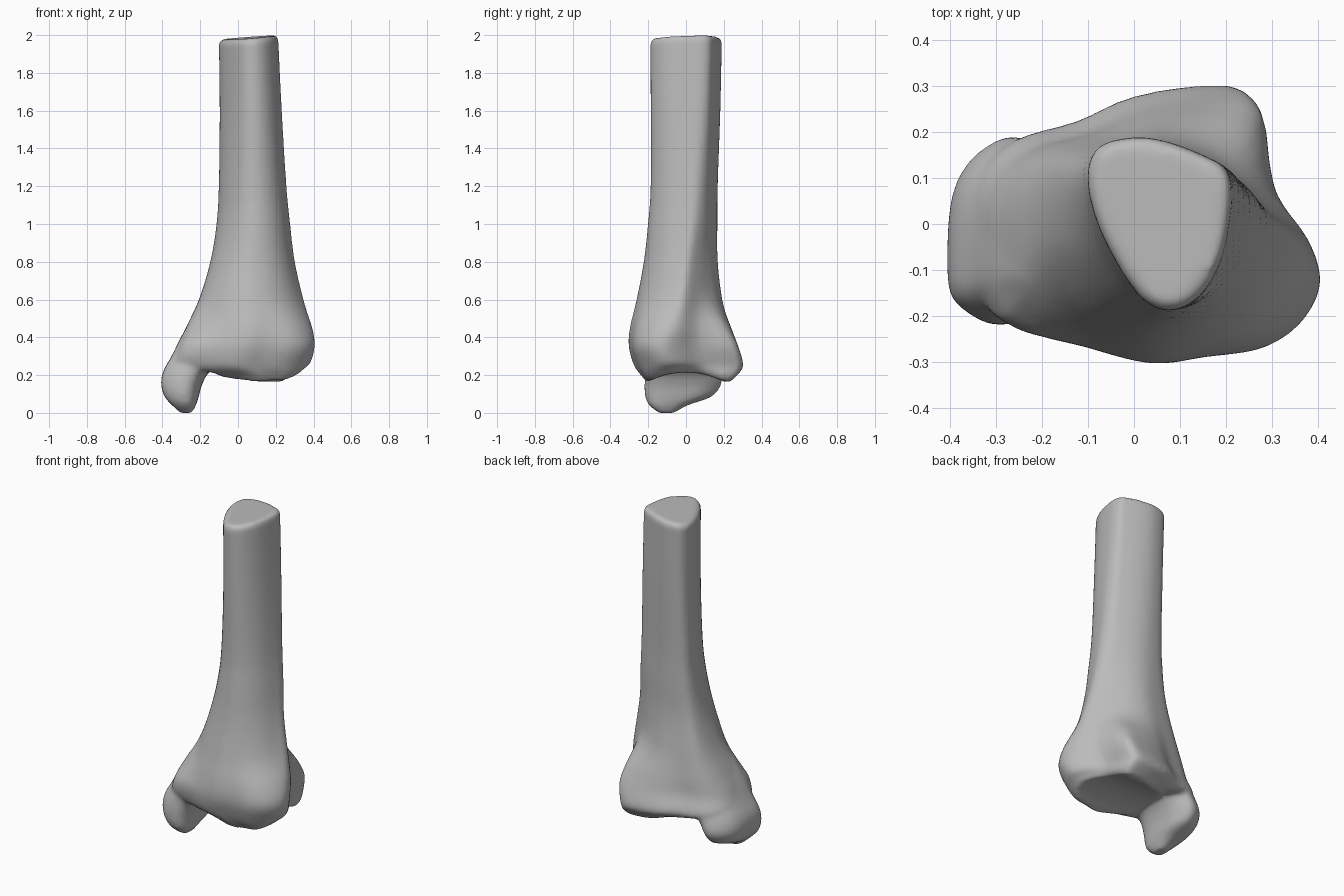
import bpy
import bmesh
from math import pi
from mathutils import Vector

cube = bpy.data.objects.get("Cube")
if cube:
    bpy.data.objects.remove(cube, do_unlink=True)

# Bone colour
bone = bpy.data.materials.new("bone grey")
bone.use_nodes = True
bone.diffuse_color = (0.5, 0.5, 0.5, 1)
bone.node_tree.nodes["Principled BSDF"].inputs["Base Color"].default_value = bone.diffuse_color

# Cross-sections: triangular shaft, flare and broad joint end, matched point by point
SHAFT = [(-.085, .02), (-.1, .11), (-.075, .17), (0, .19), (.06, .183), (.115, .165),
         (.16, .145), (.195, .125), (.21, .085), (.207, .02), (.19, -.07), (.155, -.14),
         (.11, -.18), (.06, -.188), (.01, -.155), (-.045, -.07)]
FLARE = [(-.205, .02), (-.19, .11), (-.15, .155), (-.05, .18), (.05, .19), (.14, .165),
         (.21, .12), (.28, .06), (.345, -.01), (.33, -.07), (.285, -.15), (.22, -.21),
         (.13, -.25), (.02, -.255), (-.11, -.19), (-.19, -.08)]
JOINT = [(-.39, -.02), (-.37, .1), (-.29, .18), (-.15, .22), (-.02, .275), (.15, .3),
         (.26, .275), (.29, .09), (.37, -.03), (.402, -.12), (.355, -.21), (.26, -.268),
         (.12, -.285), (0, -.3), (-.15, -.265), (-.35, -.2)]
KNOB = [(-1, -.4), (-.95, .25), (-.7, .65), (-.2, .92), (.4, 1), (.9, .6),
        (1, 0), (.9, -.6), (.5, -.95), (-.1, -1), (-.6, -.87), (-.92, -.7)]

# Levels: height, left, right, front, back, blend (shaft, flare, joint)
BODY = [(1.988, -.102, .213, -.19, .19, 0), (1.6, -.097, .232, -.188, .182, .08),
        (1.2, -.102, .257, -.188, .168, .25), (1, -.114, .277, -.202, .166, .4),
        (.8, -.147, .302, -.224, .168, .7), (.6, -.207, .348, -.262, .192, 1.05),
        (.45, -.277, .394, -.297, .24, 1.6), (.35, -.325, .407, -.303, .278, 2),
        (.25, -.345, .38, -.275, .303, 2), (.2, -.18, .35, -.24, .272, 2),
        (.165, -.11, .32, -.21, .235, 2)]
MALLEOLUS = [(.5, -.245, .1, -.18, .14), (.4, -.302, .05, -.2, .165), (.3, -.352, -.05, -.208, .188),
             (.22, -.396, -.15, -.214, .19), (.15, -.407, -.19, -.22, .188),
             (.085, -.388, -.208, -.216, .135), (.04, -.348, -.223, -.195, .01),
             (0, -.305, -.245, -.145, -.06)]


def spline(a, b, c, d, t):
    """Smooth curve between b and c."""
    return b + ((c - a) * t + (2 * a - 5 * b + 4 * c - d) * t * t
                + (3 * b - a - 3 * c + d) * t ** 3) / 2


def smooth_loop(points, steps=3):
    n = len(points)
    return [spline(*(points[(i + k) % n] for k in (-1, 0, 1, 2)), s / steps)
            for i in range(n) for s in range(steps)]


def smooth_stack(rings, steps=4):
    last = len(rings) - 1
    stack = []
    for i in range(last):
        near = [rings[min(max(i + k, 0), last)] for k in (-1, 0, 1, 2)]
        for s in range(steps):
            stack.append([spline(*p, s / steps) for p in zip(*near)])
    return stack + [rings[last]]


def fit(points, z, x0, x1, y0, y1):
    """Stretch a section to the given limits."""
    xs, ys = [p.x for p in points], [p.y for p in points]
    sx, sy = (x1 - x0) / (max(xs) - min(xs)), (y1 - y0) / (max(ys) - min(ys))
    return [Vector((x0 + (p.x - min(xs)) * sx, y0 + (p.y - min(ys)) * sy, z)) for p in points]


def shrink(ring, scale, drop=0):
    mid = sum(ring, Vector()) / len(ring)
    return [mid + (p - mid) * scale - Vector((0, 0, drop)) for p in ring]


def loft(bm, rings):
    rows = [[bm.verts.new(p) for p in ring] for ring in rings]
    n = len(rows[0])
    for upper, lower in zip(rows, rows[1:]):
        for i in range(n):
            j = (i + 1) % n
            bm.faces.new((upper[i], upper[j], lower[j], lower[i]))
    bm.faces.new(rows[0])
    bm.faces.new(rows[-1][::-1])


bm = bmesh.new()

# Shaft flaring into the joint end
rings = []
for z, x0, x1, y0, y1, mix in BODY:
    start, end, part = (SHAFT, FLARE, mix) if mix < 1 else (FLARE, JOINT, mix - 1)
    section = [Vector((*a, 0)).lerp(Vector((*b, 0)), part) for a, b in zip(start, end)]
    rings.append(fit(smooth_loop(section), z, x0, x1, y0, y1))
stack = smooth_stack(rings)

# Slanted cut at the top with a worn rim
for p in stack[0]:
    p.z += .08 * (p.x - .08) + .03 * p.y
rim = shrink(stack[0], .92)
stack[0] = shrink(stack[0], 1, .02)
stack.insert(0, rim)

# Hollow joint surface underneath
stack += [shrink(stack[-1], s) for s in (.85, .65, .45, .25, .08)]
for ring in stack:
    for p in ring:
        weight = min(max((.27 - p.z) / .08, 0), 1)
        p.z += .05 * weight * max(0, 1 - (p.y / .2) ** 2)
loft(bm, stack)

# Inner ankle knob
oval = smooth_loop([Vector((*p, 0)) for p in KNOB])
loft(bm, smooth_stack([fit(oval, *level) for level in MALLEOLUS]))

bmesh.ops.recalc_face_normals(bm, faces=bm.faces)
mesh = bpy.data.meshes.new("shin_bone_end")
bm.to_mesh(mesh)
bm.free()
mesh.materials.append(bone)
obj = bpy.data.objects.new("shin_bone_end", mesh)
bpy.context.collection.objects.link(obj)
bpy.context.view_layer.objects.active = obj
obj.select_set(True)

# Fuse the parts into one skin and soften the joins
fuse = obj.modifiers.new("fuse", 'REMESH')
fuse.mode = 'VOXEL'
fuse.voxel_size = .012
soften = obj.modifiers.new("soften", 'SMOOTH')
soften.factor = .5
soften.iterations = 9
for name in ("fuse", "soften"):
    bpy.ops.object.modifier_apply(modifier=name)
bpy.ops.object.shade_smooth_by_angle(angle=pi / 4)
